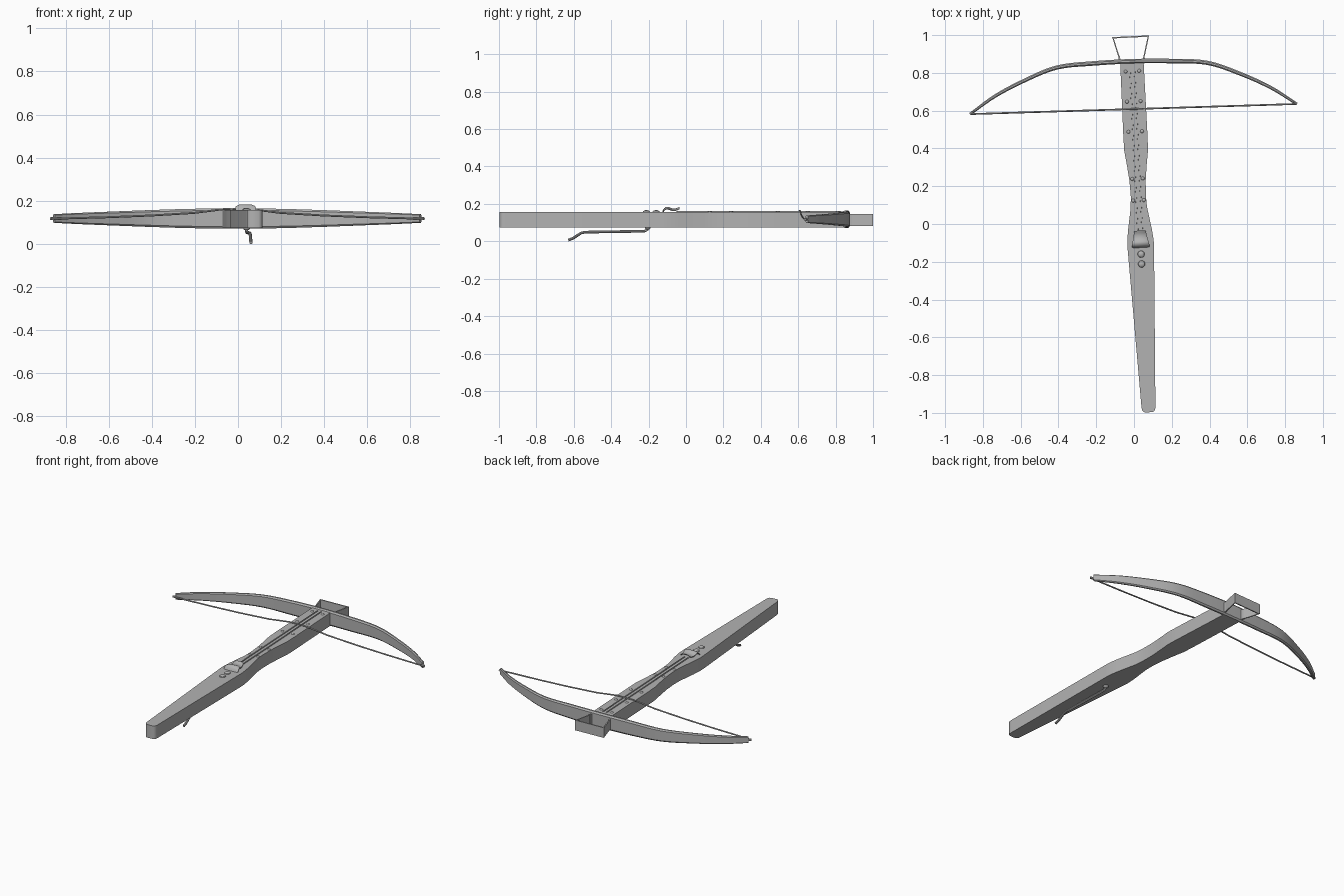
import bpy, bmesh, math
from mathutils import Matrix, Vector

if "Cube" in bpy.data.objects:
    bpy.data.objects.remove(bpy.data.objects["Cube"])

STOCK = Matrix.Translation((0.030, 0, 0)) @ Matrix.Rotation(0.048, 4, 'Z')
BOW = Matrix.Translation((0.016, 0, 0)) @ Matrix.Rotation(0.031, 4, 'Z')
GREY = bpy.data.materials.new("dark_grey")
GREY.diffuse_color = (0.45, 0.45, 0.45, 1)
GREY.use_nodes = True
GREY.node_tree.nodes["Principled BSDF"].inputs["Base Color"].default_value = GREY.diffuse_color


def finish(name, bm, frame, smooth=True):
    bmesh.ops.recalc_face_normals(bm, faces=bm.faces)
    me = bpy.data.meshes.new(name)
    bm.to_mesh(me)
    bm.free()
    me.materials.append(GREY)
    ob = bpy.data.objects.new(name, me)
    bpy.context.collection.objects.link(ob)
    ob.matrix_world = frame
    if smooth:
        bpy.context.view_layer.objects.active = ob
        ob.select_set(True)
        bpy.ops.object.shade_smooth_by_angle(angle=math.radians(35))
        ob.select_set(False)
    return ob


def loft(name, rings, frame, smooth=True):
    """Skin a list of equal-length closed sections and cap the ends."""
    bm = bmesh.new()
    vs = [[bm.verts.new(p) for p in r] for r in rings]
    n = len(rings[0])
    for a, b in zip(vs, vs[1:]):
        for i in range(n):
            bm.faces.new((a[i], a[(i + 1) % n], b[(i + 1) % n], b[i]))
    bm.faces.new(vs[0])
    bm.faces.new(vs[-1])
    return finish(name, bm, frame, smooth)


def tube(name, pts, radius, frame, sides=8):
    """Round rod along a path."""
    pts = [Vector(p) for p in pts]
    rings = []
    for i, p in enumerate(pts):
        d = (pts[min(i + 1, len(pts) - 1)] - pts[max(i - 1, 0)]).normalized()
        side = Vector((1, 0, 0)) if abs(d.x) < 0.01 else d.cross(Vector((0, 0, 1)))
        side.normalize()
        up = side.cross(d)
        rings.append([p + radius * (math.cos(t) * side + math.sin(t) * up)
                      for t in (2 * math.pi * k / sides for k in range(sides))])
    return loft(name, rings, frame)


def spline(keys, steps):
    """Catmull-Rom through tuples of any length."""
    ks = [Vector(k) for k in keys]
    ks = [2 * ks[0] - ks[1]] + ks + [2 * ks[-1] - ks[-2]]
    out = []
    for a, b, c, d in zip(ks, ks[1:], ks[2:], ks[3:]):
        for s in range(steps):
            t = s / steps
            out.append(0.5 * (2 * b + (c - a) * t + (2 * a - 5 * b + 4 * c - d) * t * t
                              + (3 * b - a - 3 * c + d) * t ** 3))
    return out + [ks[-2]]


def dome(name, x, y, z, r, h, sides=12):
    bm = bmesh.new()
    bmesh.ops.create_uvsphere(bm, u_segments=sides, v_segments=6, radius=1)
    bmesh.ops.transform(bm, matrix=Matrix.Translation((x, y, z)) @ Matrix.Diagonal((r, r, h, 1)),
                        verts=bm.verts)
    return finish(name, bm, STOCK)


# Stock: half outline (half width, y) mirrored and extruded
half = [(0.018, -0.998), (0.028, -0.994), (0.035, -0.984), (0.037, -0.968), (0.070, -0.13),
        (0.070, -0.09), (0.063, -0.03), (0.043, 0.09), (0.040, 0.15), (0.043, 0.23),
        (0.052, 0.31), (0.063, 0.39), (0.064, 0.47), (0.062, 0.868)]
outline = half + [(-x, y) for x, y in reversed(half)]
loft("stock", [[(x, y, z) for x, y in outline] for z in (0.074, 0.157)], STOCK)

# Bolt rails along the top of the stock
for s, label in ((-1, "left"), (1, "right")):
    loft("bolt_rail_" + label,
         [[(s * 0.012 + a, y, z) for a, z in
           ((-0.004, 0.15), (0.004, 0.15), (0.003, 0.161), (-0.003, 0.161))]
          for y in (-0.05, 0.83)], STOCK, False)

# Rivets in pairs
for i, (y, x) in enumerate([(0.81, 0.036), (0.65, 0.036), (0.49, 0.036), (0.24, 0.028), (0.125, 0.028)]):
    for s in (-1, 1):
        dome("rivet_%d" % i, s * x, y, 0.156, 0.010, 0.006)

# Two round-headed pins behind the latch
for y in (-0.16, -0.212):
    dome("latch_pin", 0, y, 0.156, 0.019, 0.011, 20)

# Wavy latch plate, crowned across: (half width, y, z)
wave = spline([(0.048, -0.125, 0.160), (0.047, -0.115, 0.177), (0.043, -0.098, 0.184),
               (0.038, -0.075, 0.176), (0.034, -0.055, 0.176), (0.030, -0.035, 0.184)], 4)
cross = [(-1, -0.008), (-0.6, 0), (0.6, 0), (1, -0.008)]
loft("latch_plate", [[(u * w, y, z + c) for u, c in cross] +
                     [(u * w, y - 0.001, z + c - 0.005) for u, c in reversed(cross)]
                     for w, y, z in wave], STOCK)

# Bow limbs: (x, y, half height, half thickness), mirrored to a full path
limb = [(0, 0.862, 0.047, 0.012), (0.2, 0.857, 0.045, 0.012), (0.4, 0.841, 0.039, 0.011),
        (0.58, 0.774, 0.032, 0.010), (0.73, 0.700, 0.026, 0.009), (0.85, 0.620, 0.020, 0.007)]
path = spline([(-x, y, h, t) for x, y, h, t in limb[:0:-1]] + limb, 5)
section = [(-1, -0.8), (-0.4, -1), (0.4, -1), (1, -0.8), (1, 0.8), (0.4, 1), (-0.4, 1), (-1, 0.8)]
rings = []
for i, (x, y, h, t) in enumerate(path):
    a, b = path[max(i - 1, 0)], path[min(i + 1, len(path) - 1)]
    d = Vector((b[0] - a[0], b[1] - a[1])).normalized()
    rings.append([(x - d.y * u * t, y + d.x * u * t, 0.118 + v * h) for u, v in section])
loft("bow", rings, BOW)

# Bow tip nocks
for s, label in ((-1, "left"), (1, "right")):
    tube("bow_tip_" + label, [(s * 0.84, 0.626, 0.117), (s * 0.866, 0.609, 0.117)], 0.007, BOW)

# Bowstring, sagging slightly before it rises over the stock
string = [(0.05, 0.163), (0.075, 0.160), (0.2, 0.144), (0.4, 0.132), (0.6, 0.124), (0.86, 0.117)]
tube("bowstring", [(-x, 0.609, z) for x, z in reversed(string)] +
     [(x, 0.609, z) for x, z in string], 0.0045, BOW)

# Stirrup: bent flat strap open at the top and bottom
outer = [(-0.064, 0.865), (-0.098, 0.995), (0.098, 0.995), (0.064, 0.865)]
inner = [(-0.057, 0.865), (-0.090, 0.988), (0.090, 0.988), (0.057, 0.865)]
loft("stirrup", [[(o[0], o[1], 0.083), (o[0], o[1], 0.147), (i[0], i[1], 0.147), (i[0], i[1], 0.083)]
                 for o, i in zip(outer, inner)], STOCK, False)
# Small lugs fixing the stirrup to the bow
for s in (-1, 1):
    loft("stirrup_lug", [[(s * x, y, z) for x, y in ((0.062, 0.85), (0.069, 0.85), (0.069, 0.893), (0.062, 0.893))]
                         for z in (0.083, 0.147)], STOCK, False)

# Trigger lever under the stock, with its pivot
lever = [(-0.205, 0.08), (-0.208, 0.062), (-0.222, 0.054), (-0.54, 0.049), (-0.562, 0.044),
         (-0.605, 0.016), (-0.63, 0.0065)]
tube("trigger_lever", [(0, y, z) for y, z in lever], 0.0075, STOCK, 10)
dome("trigger_pivot", 0, -0.205, 0.074, 0.016, 0.012)
